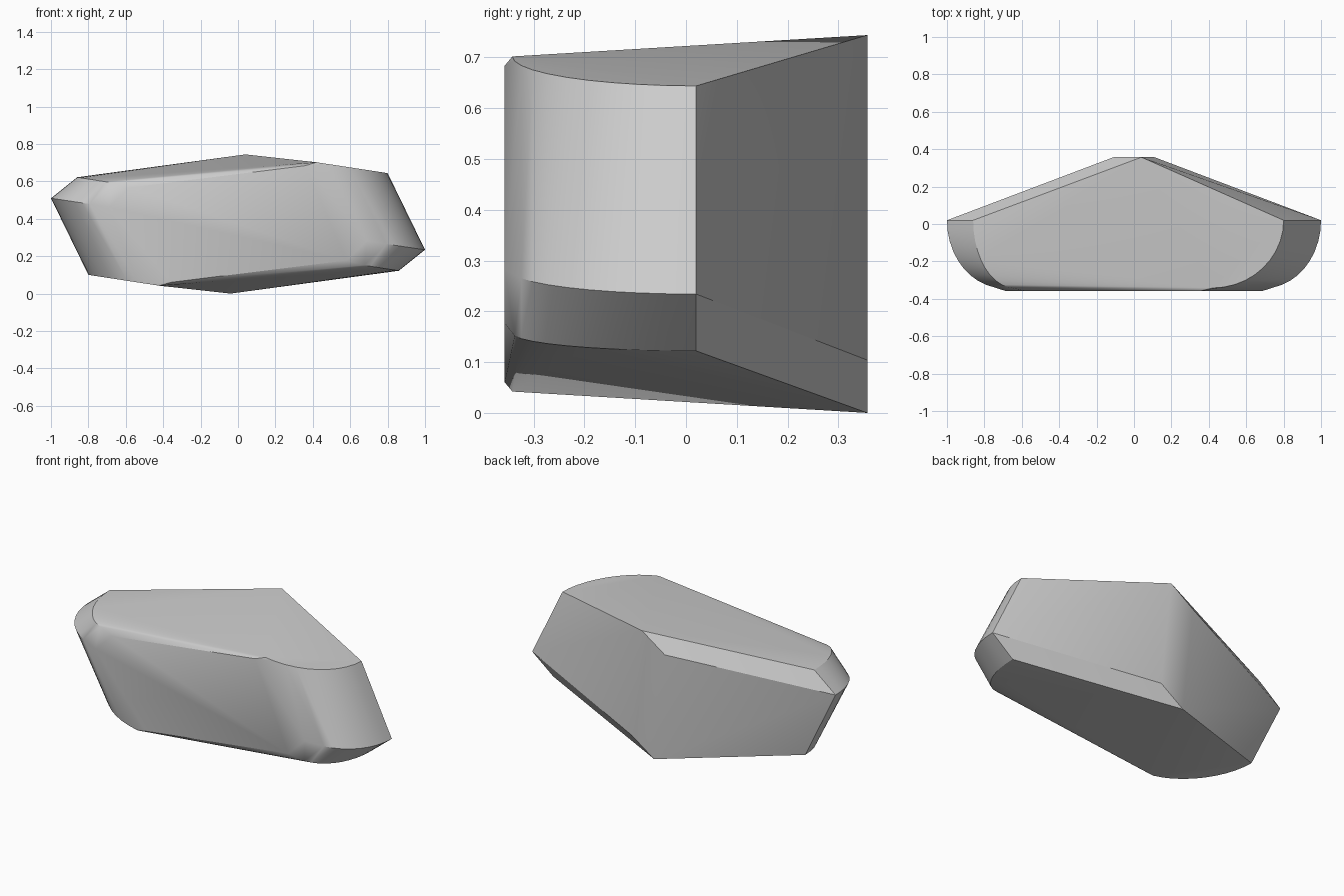
import bpy, bmesh
from math import sin, cos, pi, radians

cube = bpy.data.objects.get("Cube")
if cube:
    bpy.data.objects.remove(cube)

MID_Z = 0.372
BACK_Y, WIDE_Y, ROUND_Y, FRONT_Y = 0.357, 0.02, -0.342, -0.357
STEPS = 10

# Corner rails: (x, z) at the widest section, at the rounded end, on the front face
RAILS = [
    ((-1.0, 0.138), (-0.70, 0.093), (-0.69, 0.09)),
    ((-0.86, 0.25), (-0.64, 0.215), (-0.58, 0.195)),
    ((0.80, 0.272), (0.42, 0.33), (0.36, 0.312)),
]
# Back ridge corners (x, z)
BACK = [(0.04, 0.372), (-0.11, 0.268)]

bm = bmesh.new()


def add_pair(x, y, z):
    """Add a point and its half-turn twin about the front-back axis."""
    for s in (1, -1):
        bm.verts.new((s * x, y, MID_Z + s * z))


for x, z in BACK:
    add_pair(x, BACK_Y, z)
for wide, end, face in RAILS:
    for i in range(STEPS + 1):
        a = i / STEPS * pi / 2
        t = 1 - cos(a)
        add_pair(wide[0] + (end[0] - wide[0]) * t,
                 WIDE_Y + (ROUND_Y - WIDE_Y) * sin(a),
                 wide[1] + (end[1] - wide[1]) * t)
    add_pair(face[0], FRONT_Y, face[1])

# Skin the rails into one closed faceted body
bmesh.ops.convex_hull(bm, input=bm.verts[:])
bmesh.ops.delete(bm, geom=[v for v in bm.verts if not v.link_faces], context='VERTS')
bmesh.ops.recalc_face_normals(bm, faces=bm.faces[:])

mesh = bpy.data.meshes.new("stone_body")
bm.to_mesh(mesh)
bm.free()
body = bpy.data.objects.new("stone_body", mesh)
bpy.context.collection.objects.link(body)

# Plain grey
grey = bpy.data.materials.new("plain_grey")
grey.use_nodes = True
colour = (0.6, 0.6, 0.6, 1)
grey.diffuse_color = colour
grey.node_tree.nodes["Principled BSDF"].inputs["Base Color"].default_value = colour
mesh.materials.append(grey)

# Smooth rounded end, crisp corners
bpy.ops.object.select_all(action='DESELECT')
body.select_set(True)
bpy.context.view_layer.objects.active = body
bpy.ops.object.shade_smooth_by_angle(angle=radians(25))
